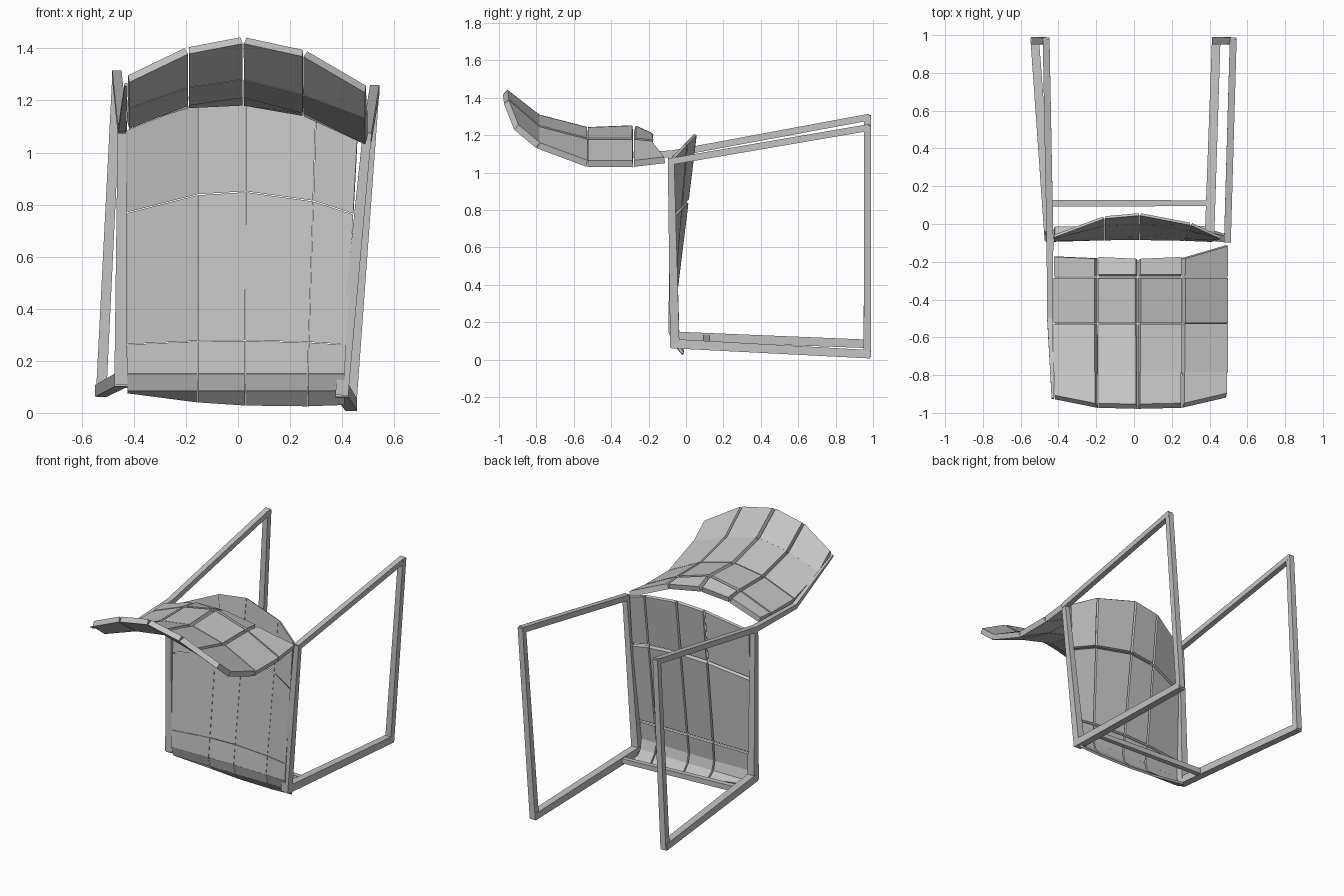
import bpy, bmesh
from mathutils import Vector

if "Cube" in bpy.data.objects:
    bpy.data.objects.remove(bpy.data.objects["Cube"], do_unlink=True)

grey = bpy.data.materials.new("plain_grey")
grey.use_nodes = True
grey.diffuse_color = (0.55, 0.55, 0.55, 1)
grey.node_tree.nodes["Principled BSDF"].inputs["Base Color"].default_value = grey.diffuse_color


def make(name, bm):
    bmesh.ops.recalc_face_normals(bm, faces=bm.faces)
    mesh = bpy.data.meshes.new(name)
    bm.to_mesh(mesh)
    bm.free()
    mesh.materials.append(grey)
    ob = bpy.data.objects.new(name, mesh)
    bpy.context.collection.objects.link(ob)
    return ob


def bar(name, start, end, w0=0.036, w1=0.036):
    """Square bar between two points, tapering from w0 to w1."""
    a, b = Vector(start), Vector(end)
    d = (b - a).normalized()
    ref = Vector((1, 0, 0)) if abs(d.x) < 0.8 else Vector((0, 0, 1))
    u = (ref - d * ref.dot(d)).normalized()
    v = d.cross(u)
    bm = bmesh.new()
    for p, w in ((a - d * w0 / 3, w0), (b + d * w1 / 3, w1)):
        for su, sv in ((-1, -1), (1, -1), (1, 1), (-1, 1)):
            bm.verts.new(p + (u * su + v * sv) * w / 2)
    bmesh.ops.convex_hull(bm, input=bm.verts)
    bmesh.ops.dissolve_limit(bm, angle_limit=0.01, verts=bm.verts, edges=bm.edges)
    return make(name, bm)


def tiles(name, rows, thick, push, gap=0.004):
    """Thin plates between neighbouring rows of points, with narrow seams.
    Plates thicken along push."""
    bm = bmesh.new()
    push = Vector(push)
    for r0, r1 in zip(rows, rows[1:]):
        for i in range(len(r0) - 1):
            c = [Vector(p) for p in (r0[i], r0[i + 1], r1[i + 1], r1[i])]
            mid = sum(c, Vector()) / 4
            c = [p + (mid - p).normalized() * gap for p in c]
            n = (c[2] - c[0]).cross(c[3] - c[1]).normalized()
            if n.dot(push) < 0:
                n = -n
            lo = [bm.verts.new(p) for p in c]
            hi = [bm.verts.new(p + n * thick + (mid - p) * 0.04) for p in c]
            bm.faces.new(lo)
            bm.faces.new(hi)
            for k in range(4):
                j = (k + 1) % 4
                bm.faces.new((lo[k], lo[j], hi[j], hi[k]))
    return make(name, bm)


# Seat panel: sagging sheet, deepest at the middle of its upper edge
def seat_point(x, t):
    s = (x - 0.01) / 0.45
    sag = max(0, 1 - s * s)
    z = 0.15 + t * (0.93 + 0.13 * sag)
    x += (0.05 * t - 0.05) * max(0, s)
    return (x, -0.095 + 0.015 * t + sag * (0.01 + 0.115 * t), z)


seat_x = [-0.425, -0.155, 0.03, 0.30, 0.46]
tiles("seat_panel", [[seat_point(x, t) for x in seat_x] for t in (0.12, 0.66, 1)],
      0.014, (0, 1, 0), 0.002)

# Rolled lower lip of the seat
lip_z = [0.075, 0.04, 0.028, 0.025, 0.03]
lip = [[seat_point(x, t) for x in seat_x] for t in (0.12, 0)]
lip.append([(p[0], -0.07, 0.085) for p in lip[1]])
lip.append([(p[0], -0.02, z) for p, z in zip(lip[1], lip_z)])
tiles("seat_lip", lip, 0.014, (0, 1, 0.4), 0.001)

# Backrest: arched shell made of plates
back_x = [-0.42, -0.19, 0.02, 0.25, 0.49]
back_rows = [
    ([-0.17, -0.18, -0.19, -0.18, -0.11], [1.10, 1.17, 1.18, 1.14, 1.05]),
    ([-0.28] * 5, [1.09, 1.18, 1.22, 1.15, 1.03]),
    ([-0.53] * 5, [1.09, 1.18, 1.21, 1.15, 1.03]),
    ([-0.80] * 5, [1.17, 1.25, 1.28, 1.22, 1.13]),
    ([-0.93, -0.975, -0.98, -0.975, -0.92], [1.27, 1.38, 1.42, 1.37, 1.23]),
]
rows = [[(x, y, z) for x, y, z in zip(back_x, ys, zs)] for ys, zs in back_rows]
tiles("backrest", rows, 0.035, (0, 0, 1), 0.003)

# Side frames: each a closed loop of four bars
frames = {
    "right": [(-0.445, -0.08, 1.10), (-0.465, 0.97, 1.295),
              (-0.525, 0.97, 0.085), (-0.45, -0.06, 0.125)],
    "left": [(0.495, -0.08, 1.06), (0.525, 0.97, 1.24),
             (0.435, 0.97, 0.03), (0.40, -0.06, 0.085)],
}
for side, (top, top_end, low_end, low) in frames.items():
    bar(side + "_top_rail", top, top_end)
    bar(side + "_back_post", top_end, low_end, 0.036, 0.04)
    bar(side + "_bottom_rail", low_end, low, 0.045, 0.05)
    bar(side + "_seat_rail", low, top, 0.05, 0.034)

# Arm holding the backrest on the right, and the lower cross bar
bar("backrest_arm", frames["right"][0], (-0.445, -0.5, 1.09), 0.036, 0.03)
bar("backrest_arm_tip", (-0.445, -0.5, 1.09), (-0.43, -0.92, 1.26), 0.03, 0.012)
bar("cross_bar", (-0.45, 0.11, 0.115), (0.40, 0.11, 0.08), 0.036, 0.03)
